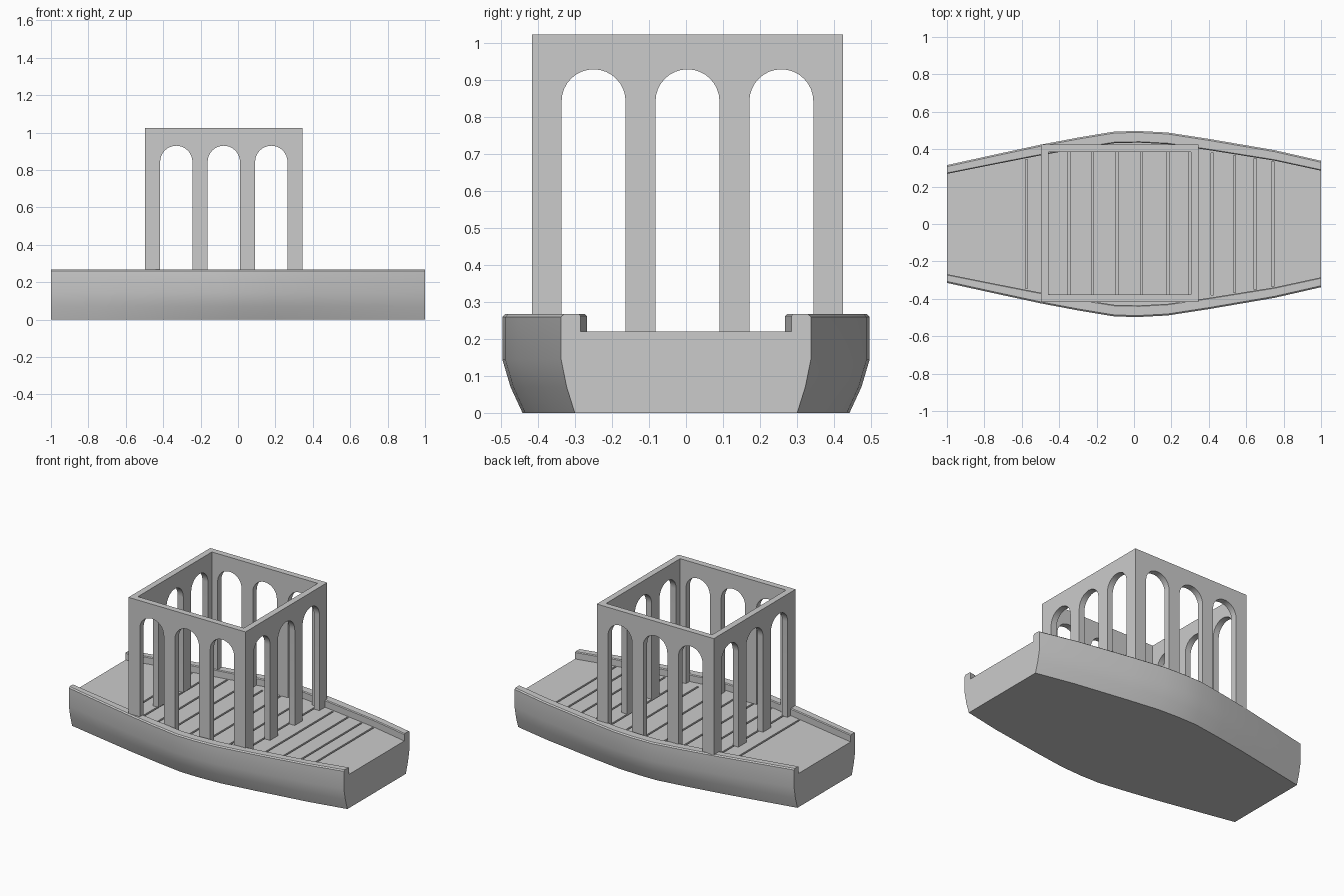
import bpy, bmesh, math

if "Cube" in bpy.data.objects:
    bpy.data.objects.remove(bpy.data.objects["Cube"])


def mesh_object(name, bm):
    bmesh.ops.recalc_face_normals(bm, faces=bm.faces)
    me = bpy.data.meshes.new(name)
    bm.to_mesh(me)
    bm.free()
    ob = bpy.data.objects.new(name, me)
    bpy.context.collection.objects.link(ob)
    return ob


def activate(ob):
    bpy.ops.object.select_all(action='DESELECT')
    ob.select_set(True)
    bpy.context.view_layer.objects.active = ob


# Hull: (x, half width, rail width) stations lofted with a U-shaped section
stations = [(-1, .315, .047), (-.75, .37, .052), (-.5, .424, .057), (-.3, .462, .06),
            (-.1, .495, .062), (.03, .497, .062), (.18, .489, .062), (.4, .455, .06),
            (.75, .395, .056), (1, .338, .053)]
DECK, RAIL = .22, .267


def section(h, w):
    half = [(h * .89, 0), (h * .955, .07), (h, .145), (h, RAIL - .007),
            (h - .008, RAIL), (h - w + .005, RAIL), (h - w, RAIL - .005), (h - w, DECK)]
    return half + [(-y, z) for y, z in reversed(half)]


bm = bmesh.new()
rings = [[bm.verts.new((x, y, z)) for y, z in section(h, w)] for x, h, w in stations]
n = len(rings[0])
for a, b in zip(rings, rings[1:]):
    for i in range(n):
        j = (i + 1) % n
        bm.faces.new((a[i], a[j], b[j], b[i]))
bm.faces.new(rings[0])
bm.faces.new(rings[-1])
hull = mesh_object("hull", bm)

# Plank seams cut across the deck
seams = [(-.575, .345), (-.463, .37), (-.347, .385), (-.222, .385), (-.092, .385), (.04, .385),
         (.182, .385), (.3, .385), (.418, .38), (.537, .365), (.648, .35), (.742, .335)]
bm = bmesh.new()
for x, half in seams:
    vs = bmesh.ops.create_cube(bm, size=1)['verts']
    bmesh.ops.scale(bm, vec=(.012, 2 * half, .03), verts=vs)
    bmesh.ops.translate(bm, vec=(x, 0, DECK), verts=vs)
cutter = mesh_object("seam_cutter", bm)
cutter.hide_render = True
mod = hull.modifiers.new("seams", 'BOOLEAN')
mod.operation = 'DIFFERENCE'
mod.solver = 'EXACT'
mod.object = cutter
activate(hull)
bpy.ops.object.modifier_apply(modifier=mod.name)
bpy.data.objects.remove(cutter)
bpy.ops.object.shade_smooth_by_angle(angle=math.radians(25))

# Cabin walls: arched openings in an extruded profile
X0, X1, Y0, Y1 = -.498, .346, -.417, .425
TOP, T, R, SPRING = 1.024, .04, .0865, .843


def wall(name, lo, hi, centres, place, depth):
    pts = [(lo, TOP), (lo, DECK)]
    for c in centres:
        pts.append((c - R, DECK))
        pts += [(c - R * math.cos(math.pi * k / 16), SPRING + R * math.sin(math.pi * k / 16))
                for k in range(17)]
        pts.append((c + R, DECK))
    pts += [(hi, DECK), (hi, TOP)]
    bm = bmesh.new()
    f = bm.faces.new([bm.verts.new(place(u, z)) for u, z in pts])
    ext = bmesh.ops.extrude_face_region(bm, geom=[f])['geom']
    bmesh.ops.translate(bm, vec=depth,
                        verts=[v for v in ext if isinstance(v, bmesh.types.BMVert)])
    ob = mesh_object(name, bm)
    activate(ob)
    bpy.ops.object.shade_smooth_by_angle(angle=math.radians(25))


cx, cy = (X0 + X1) / 2, (Y0 + Y1) / 2
xs = [cx + k * .254 for k in (-1, 0, 1)]
ys = [cy + k * .254 for k in (-1, 0, 1)]
for name, y in (("front_wall", Y0), ("back_wall", Y1 - T)):
    wall(name, X0, X1, xs, lambda u, z: (u, y, z), (0, T, 0))
for name, x in (("left_wall", X0), ("right_wall", X1 - T)):
    wall(name, Y0 + T, Y1 - T, ys, lambda u, z: (x, u, z), (T, 0, 0))
